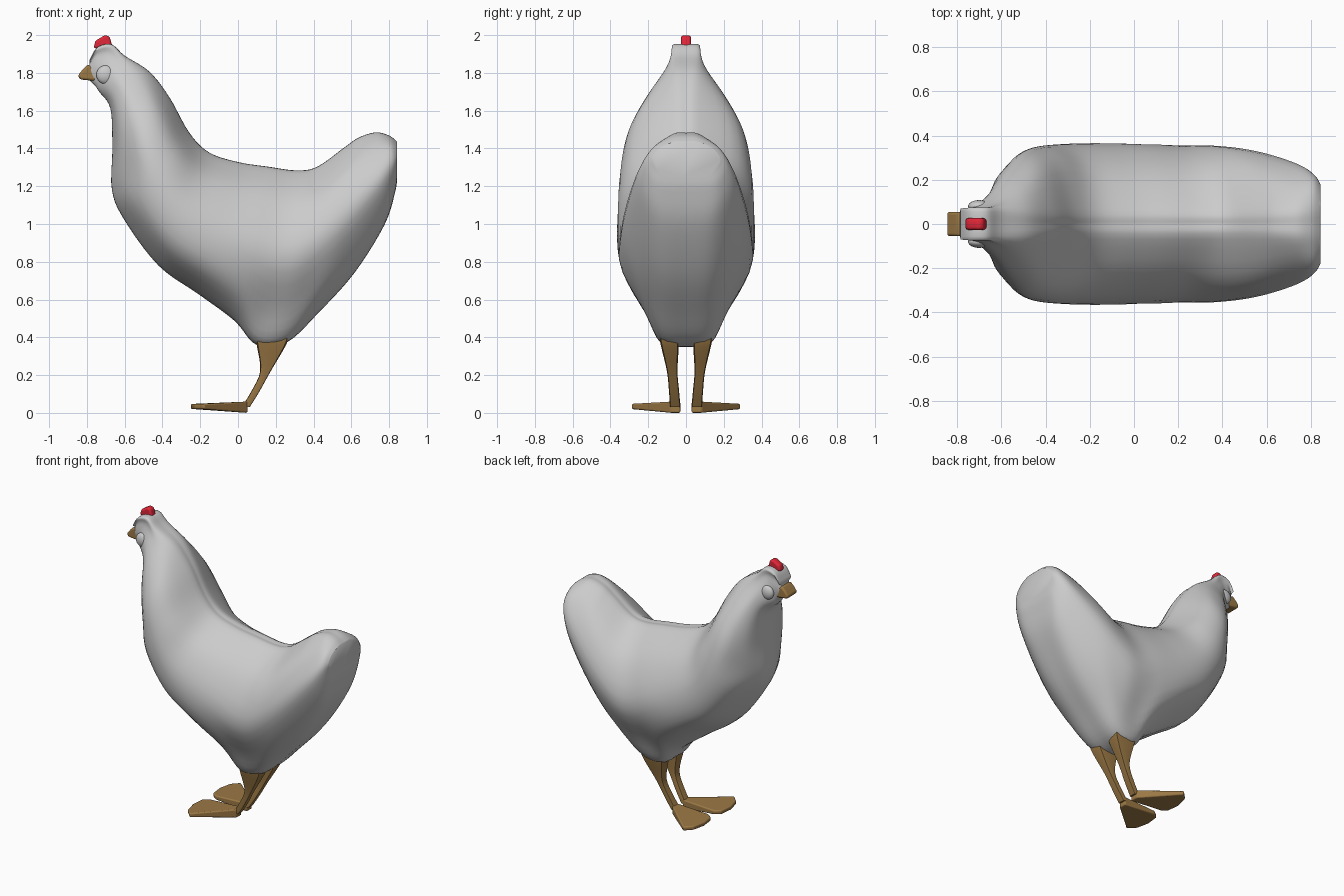
import bpy, bmesh
from mathutils import Vector

if "Cube" in bpy.data.objects:
    bpy.data.objects.remove(bpy.data.objects["Cube"])

BROWN = bpy.data.materials.new("tan_horn")
BROWN.diffuse_color = (0.33, 0.19, 0.06, 1)
BROWN.use_nodes = True
BROWN.node_tree.nodes["Principled BSDF"].inputs["Base Color"].default_value = BROWN.diffuse_color
RED = bpy.data.materials.new("red_comb")
RED.diffuse_color = (0.75, 0.02, 0.04, 1)
RED.use_nodes = True
RED.node_tree.nodes["Principled BSDF"].inputs["Base Color"].default_value = RED.diffuse_color


def add_mesh(name, verts, faces, mat=None, bevel=0, angle=0.9):
    me = bpy.data.meshes.new(name)
    me.from_pydata(verts, [], faces)
    bm = bmesh.new()
    bm.from_mesh(me)
    bmesh.ops.recalc_face_normals(bm, faces=bm.faces)
    bm.to_mesh(me)
    bm.free()
    ob = bpy.data.objects.new(name, me)
    bpy.context.collection.objects.link(ob)
    if mat:
        me.materials.append(mat)
    if bevel:
        b = ob.modifiers.new("round", 'BEVEL')
        b.width, b.segments = bevel, 3
    bpy.context.view_layer.objects.active = ob
    ob.select_set(True)
    bpy.ops.object.shade_smooth_by_angle(angle=angle)
    ob.select_set(False)
    return ob


def spline(pts, n):
    """Catmull-Rom through points of any dimension"""
    out = []
    for i in range(len(pts) - 1):
        a, b, c, d = (pts[max(0, min(len(pts) - 1, i + k))] for k in (-1, 0, 1, 2))
        for s in range(n):
            t = s / n
            out.append([0.5 * (2*q + (r-p)*t + (2*p-5*q+4*r-u)*t*t + (3*q-p-3*r+u)*t**3)
                        for p, q, r, u in zip(a, b, c, d)])
    return out + [list(pts[-1])]


def loft(name, rings, mat=None, **kw):
    n = len(rings[0])
    verts = [p for r in rings for p in r]
    faces = [(i*n + j, i*n + (j+1) % n, (i+1)*n + (j+1) % n, (i+1)*n + j)
             for i in range(len(rings) - 1) for j in range(n)]
    faces += [tuple(range(n)), tuple(range(len(verts) - n, len(verts)))]
    return add_mesh(name, verts, faces, mat, **kw)


def prism(name, profile, half, mat, bevel):
    """Side profile (x, z) given thickness along y"""
    return loft(name, [[(x, s*half, z) for x, z in profile] for s in (-1, 1)], mat, bevel=bevel)


# Body, neck and tail: fan of sections from head to tail
# lower x, z, upper x, z, half widths at 0, 20, 50, 80 percent of the section
STATIONS = [
    (-.79, 1.765, -.785, 1.87, .03, .045, .05, .045),
    (-.755, 1.73, -.745, 1.935, .04, .06, .07, .065),
    (-.735, 1.70, -.67, 1.95, .05, .08, .085, .07),
    (-.675, 1.61, -.60, 1.89, .06, .13, .14, .10),
    (-.665, 1.40, -.47, 1.805, .07, .20, .24, .17),
    (-.667, 1.18, -.365, 1.67, .08, .21, .315, .25),
    (-.60, 1.02, -.26, 1.483, .08, .28, .35, .28),
    (-.42, .78, -.155, 1.377, .09, .31, .36, .26),
    (-.21, .63, 0, 1.325, .10, .32, .36, .25),
    (-.02, .49, .16, 1.30, .12, .29, .36, .25),
    (.10, .36, .31, 1.28, .13, .22, .355, .26),
    (.26, .375, .42, 1.30, .13, .23, .355, .27),
    (.43, .535, .56, 1.40, .13, .26, .34, .25),
    (.615, .74, .64, 1.455, .13, .24, .31, .22),
    (.775, .995, .73, 1.483, .13, .215, .265, .185),
    (.832, 1.17, .80, 1.467, .13, .19, .22, .17),
    (.843, 1.25, .843, 1.435, .11, .15, .18, .14),
]
rings = []
for bx, bz, tx, tz, h0, h1, h2, h3 in spline(STATIONS, 5):
    half = spline([(0, 0), (h0, .02), (h1, .2), (h2, .5), (h3, .8), (.07, .985), (0, 1)], 4)
    side = [(bx + (tx-bx)*t, h, bz + (tz-bz)*t) for h, t in half]
    rings.append(side + [(x, -y, z) for x, y, z in side[-2:0:-1]])
loft("body", rings)

# Beak and comb
prism("beak", [(-.795, 1.845), (-.825, 1.815), (-.848, 1.785), (-.835, 1.765), (-.75, 1.757), (-.75, 1.82)],
      .055, BROWN, .015)
prism("comb", [(-.765, 1.93), (-.755, 1.97), (-.705, 2.0), (-.68, 1.993), (-.662, 1.93)],
      .026, RED, .012)

# Paired parts: cheek, leg, webbed foot
LEG = [(.18, .09, .40, .09, .05), (.175, .085, .35, .075, .045), (.145, .073, .22, .028, .027),
       (.09, .063, .11, .022, .026), (.04, .057, .03, .022, .027)]
for s, label in ((-1, "right"), (1, "left")):
    bpy.ops.mesh.primitive_uv_sphere_add(segments=24, ring_count=12, location=(-.70, s*.08, 1.79))
    cheek = bpy.context.object
    cheek.name = label + "_cheek"
    cheek.scale = (.05, .028, .05)
    bpy.ops.object.shade_smooth()

    box = [(-1, -1), (0, -1.15), (1, -1), (1.1, 0), (1, 1), (0, 1.15), (-1, 1), (-1.1, 0)]
    loft(label + "_leg", [[(x + u*rx*.9, s*(y + v*ry*.9), z) for u, v in box]
                          for x, y, z, rx, ry in spline(LEG, 4)], BROWN)

    outline = [(.05, .03), (.05, .085), (-.18, .29), (-.23, .24), (-.25, .15), (-.24, .06), (-.20, .03)]
    bottom = [(x, s*y, .0 if x > 0 else .02) for x, y in outline]
    top = [(x, s*y, .06 if x > 0 else .048) for x, y in outline]
    loft(label + "_foot", [bottom, top], BROWN, bevel=.008, angle=.6)
